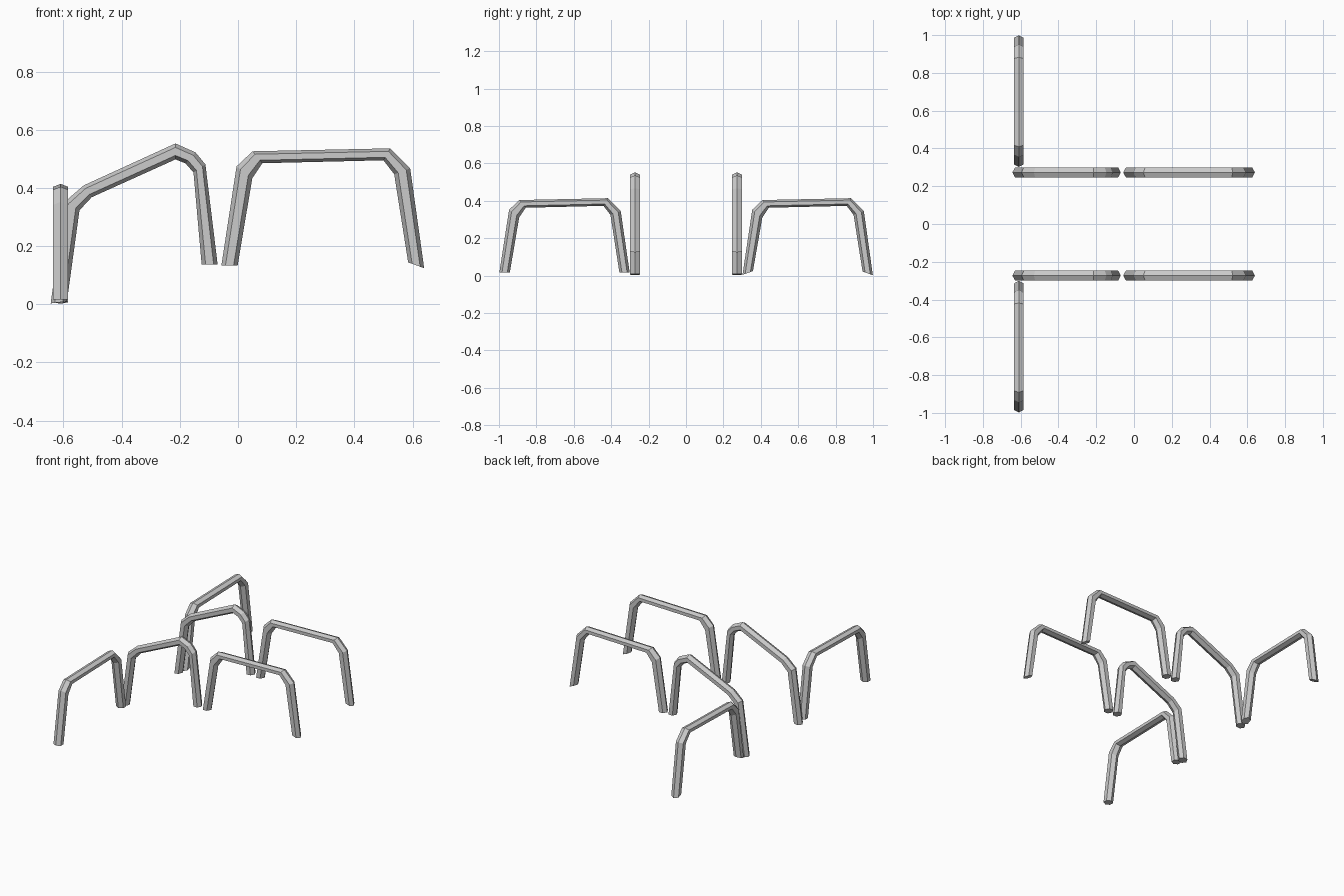
import bpy, bmesh

if "Cube" in bpy.data.objects:
    bpy.data.objects.remove(bpy.data.objects["Cube"])

HALF = 0.026  # half thickness across the flat sides of the hexagonal tube

# Outer and inner ridge of each bent tube, as (distance along, height)
FLAT_OUT = [(-0.057, 0.134), (-0.005, 0.474), (0.050, 0.526),
            (0.523, 0.536), (0.592, 0.467), (0.640, 0.124)]
FLAT_IN = [(-0.001, 0.134), (0.049, 0.433), (0.084, 0.485),
           (0.500, 0.495), (0.537, 0.447), (0.585, 0.144)]
SLOPE_OUT = [(-0.644, 0.003), (-0.596, 0.352), (-0.530, 0.409),
             (-0.215, 0.553), (-0.146, 0.522), (-0.112, 0.481), (-0.070, 0.137)]
SLOPE_IN = [(-0.588, 0.010), (-0.545, 0.323), (-0.503, 0.368),
            (-0.215, 0.498), (-0.180, 0.484), (-0.153, 0.453), (-0.125, 0.137)]


def hoop(name, outer, inner, place):
    """Hexagonal tube between two ridges; place(u, side, z) gives the position."""
    bm = bmesh.new()
    rings = []
    for (ou, oz), (iu, iz) in zip(outer, inner):
        ring = []
        for t, s in ((0, 0), (.25, 1), (.75, 1), (1, 0), (.75, -1), (.25, -1)):
            ring.append(bm.verts.new(place(ou + (iu - ou) * t, s * HALF, oz + (iz - oz) * t)))
        rings.append(ring)
    for a, b in zip(rings, rings[1:]):
        for k in range(6):
            n = (k + 1) % 6
            bm.faces.new((a[k], a[n], b[n], b[k]))
    bm.faces.new(rings[0])
    bm.faces.new(rings[-1])
    bmesh.ops.recalc_face_normals(bm, faces=bm.faces)
    mesh = bpy.data.meshes.new(name)
    bm.to_mesh(mesh)
    bm.free()
    bpy.context.collection.objects.link(bpy.data.objects.new(name, mesh))


def with_ends(ridge, first, last):
    """Copy of a ridge lowered to the ground with its own end heights."""
    pts = [(u, z - 0.122) for u, z in ridge]
    pts[0] = (pts[0][0], first)
    pts[-1] = (pts[-1][0], last)
    return pts


# Two parallel rows: sloping hoop followed by a raised level hoop
for side, y in (("front", -0.273), ("back", 0.273)):
    def along_x(u, s, z, y=y):
        return (u, y + s, z)
    hoop(side + "_sloping_hoop", SLOPE_OUT, SLOPE_IN, along_x)
    hoop(side + "_level_hoop", FLAT_OUT, FLAT_IN, along_x)

# Two wing hoops running crosswise at the left end
for side, shift, ends_out, ends_in in (
        ("front", -0.941, (0.016, 0.016), (0.016, 0.016)),
        ("back", 0.359, (0.004, 0.002), (0.024, 0.022))):
    def along_y(u, s, z, shift=shift):
        return (-0.61 + s, u + shift, z)
    hoop(side + "_wing_hoop", with_ends(FLAT_OUT, *ends_out),
         with_ends(FLAT_IN, *ends_in), along_y)
